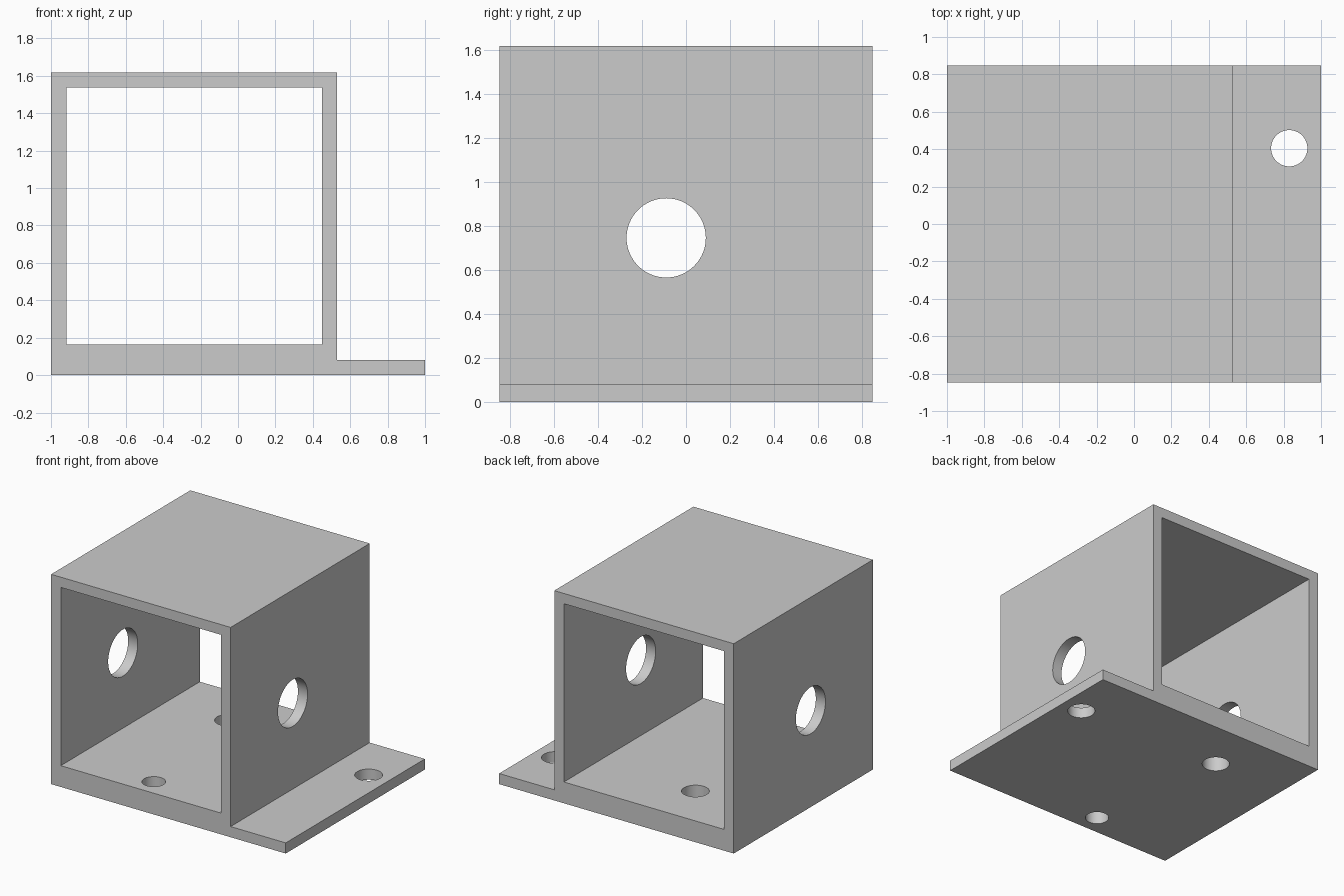
import bpy, bmesh, math

if "Cube" in bpy.data.objects:
    bpy.data.objects.remove(bpy.data.objects["Cube"])

HALF_DEPTH = 0.847


def cut(target, cutter):
    """Subtract a cutter from the target, then discard the cutter."""
    cutter.hide_render = True
    mod = target.modifiers.new("cut", 'BOOLEAN')
    mod.operation = 'DIFFERENCE'
    mod.solver = 'EXACT'
    mod.object = cutter
    bpy.context.view_layer.objects.active = target
    bpy.ops.object.modifier_apply(modifier=mod.name)
    bpy.data.objects.remove(cutter, do_unlink=True)


def hole(target, centre, radius, depth, rotation=(0, 0, 0)):
    bpy.ops.mesh.primitive_cylinder_add(vertices=64, radius=radius, depth=depth,
                                        location=centre, rotation=rotation)
    cut(target, bpy.context.object)


def extrude_profile(name, points, half_depth):
    """Extrude an x-z outline along y."""
    bm = bmesh.new()
    face = bm.faces.new([bm.verts.new((x, -half_depth, z)) for x, z in points])
    ext = bmesh.ops.extrude_face_region(bm, geom=[face])
    moved = [g for g in ext["geom"] if isinstance(g, bmesh.types.BMVert)]
    bmesh.ops.translate(bm, vec=(0, 2 * half_depth, 0), verts=moved)
    bmesh.ops.recalc_face_normals(bm, faces=bm.faces)
    mesh = bpy.data.meshes.new(name)
    bm.to_mesh(mesh)
    bm.free()
    obj = bpy.data.objects.new(name, mesh)
    bpy.context.collection.objects.link(obj)
    return obj


# Box and mounting flange as one outline
bracket = extrude_profile("box_bracket", [
    (-1, 0), (1, 0), (1, 0.082), (0.53, 0.082), (0.53, 1.617), (-1, 1.617)], HALF_DEPTH)

# Open channel through the box, front to back
cut(bracket, extrude_profile("channel_cutter", [
    (-0.918, 0.164), (0.448, 0.164), (0.448, 1.538), (-0.918, 1.538)], 1.0))

# Cross hole through both side walls
hole(bracket, (-0.235, -0.09, 0.745), 0.18, 2.4, (0, math.pi / 2, 0))

# Mounting holes through flange and floor
for x, y, r in [(0.83, 0.405, 0.097), (-0.39, 0.442, 0.097), (-0.235, -0.69, 0.083)]:
    hole(bracket, (x, y, 0.1), r, 0.6)

# Smooth hole walls, crisp edges
bpy.ops.object.select_all(action='DESELECT')
bracket.select_set(True)
bpy.context.view_layer.objects.active = bracket
bpy.ops.object.shade_smooth_by_angle(angle=math.radians(30))
